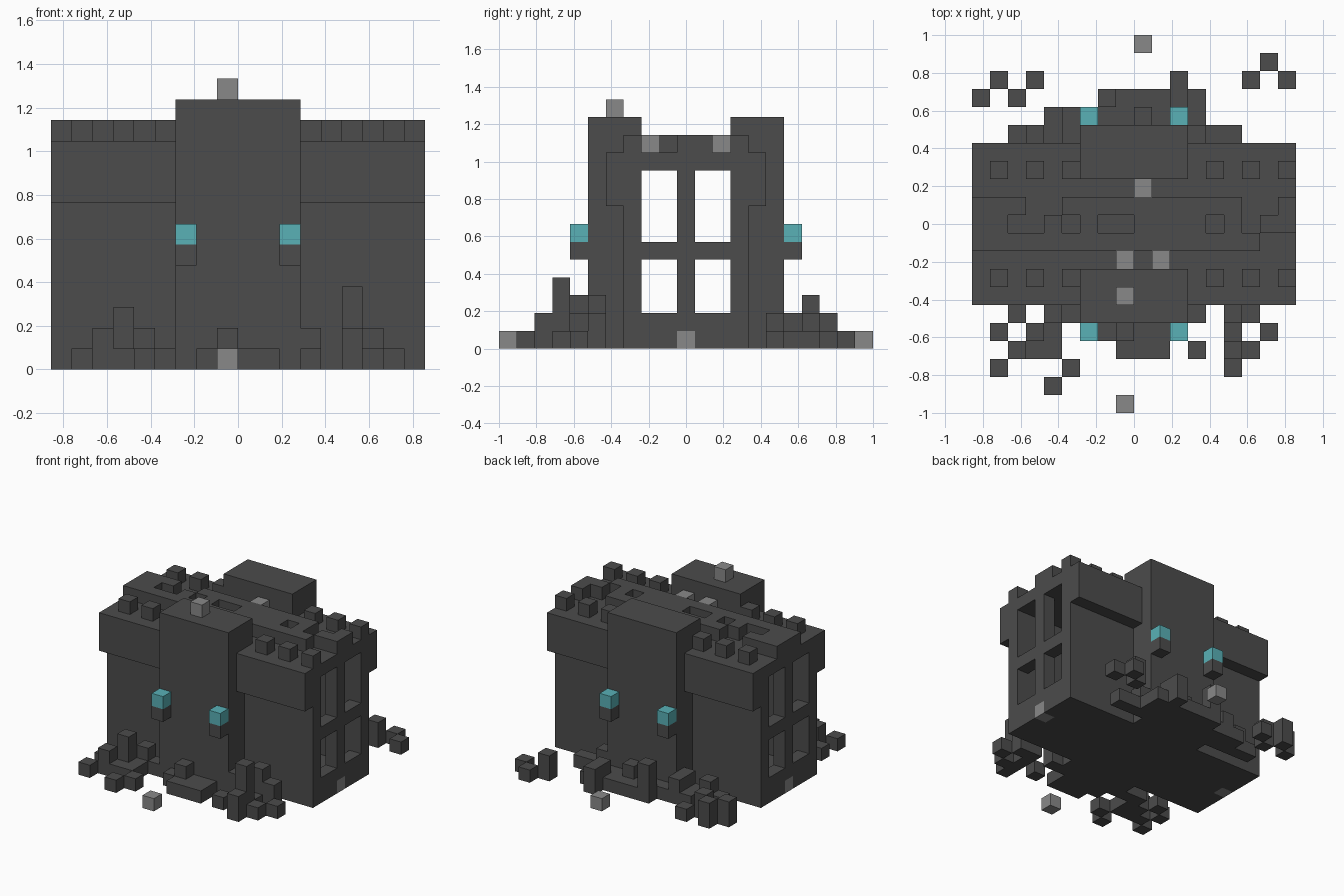
import bpy
import bmesh
from mathutils import Matrix, Vector

cube = bpy.data.objects.get("Cube")
if cube:
    bpy.data.objects.remove(cube, do_unlink=True)

V = 2 / 21  # edge of one block


def material(name, rgb):
    m = bpy.data.materials.new(name)
    m.use_nodes = True
    colour = (*rgb, 1)
    m.diffuse_color = colour
    m.node_tree.nodes["Principled BSDF"].inputs["Base Color"].default_value = colour
    return m


DARK = material("dark stone", (0.072, 0.072, 0.072))
GREY = material("pale stone", (0.25, 0.25, 0.25))
TEAL = material("teal flame", (0.10, 0.44, 0.47))


def part(name, mat, boxes):
    """One object from boxes given as block ranges (x0, x1, y0, y1, z0, z1)."""
    bm = bmesh.new()
    for x0, x1, y0, y1, z0, z1 in boxes:
        size = Vector((x1 - x0, y1 - y0, z1 - z0)) * V
        mid = Vector(((x0 + x1) / 2 - 9, (y0 + y1) / 2 - 10.5, (z0 + z1) / 2)) * V
        bmesh.ops.create_cube(bm, size=1,
                              matrix=Matrix.Translation(mid) @ Matrix.Diagonal((*size, 1)))
    mesh = bpy.data.meshes.new(name)
    bm.to_mesh(mesh)
    bm.free()
    mesh.materials.append(mat)
    obj = bpy.data.objects.new(name, mesh)
    bpy.context.collection.objects.link(obj)
    return obj


def block(x, y, z, h=1):
    return (x, x + 1, y, y + 1, z, z + h)


def row_boxes(row, y, z):
    """Boxes for a row of characters: a digit is a height, # is one, a dot is empty."""
    boxes, start = [], 0
    for i in range(1, len(row) + 1):
        if i == len(row) or row[i] != row[start]:
            if row[start] != ".":
                h = 1 if row[start] == "#" else int(row[start])
                boxes.append((start, i, y, y + 1, z, z + h))
            start = i
    return boxes


# Gate towers, long walls and overhanging parapets, front and back
for side, tower, wall, ledge in (("front", 5, 7, 6), ("back", 13, 13, 14)):
    part(side + "_tower", DARK, [(6, 12, tower, tower + 3, 0, 13)])
    part(side + "_wall", DARK, [(a, a + 6, wall, wall + 1, 0, 11) for a in (0, 12)])
    part(side + "_overhang", DARK, [(a, a + 6, ledge, ledge + 1, 8, 11) for a in (0, 12)])
    part(side + "_merlons", DARK, [block(x, wall, 11) for x in (1, 3, 5, 13, 15, 17)])

# End walls with four windows and a pale stone at the foot
for side, x in (("left", 17), ("right", 0)):
    part(side + "_end_wall", DARK, [
        (x, x + 1, 8, 10, 0, 1), (x, x + 1, 11, 13, 0, 1),
        (x, x + 1, 8, 13, 1, 2), (x, x + 1, 8, 13, 5, 6),
        block(x, 10, 2, 3), block(x, 10, 6, 4)])
    part(side + "_foot_stone", GREY, [block(x, 10, 0)])

# Floor, ceiling and broken roof ridge
part("floor", DARK, [(1, 17, 8, 13, 0, 1)])
part("ceiling", DARK, [(0, 18, 8, 13, 10, 11)])
ridge = {
    9: "################..",
    10: "##..#.#..####.#.##",
    11: "###..##########..#",
}
part("roof_ridge", DARK, [b for y, row in ridge.items() for b in row_boxes(row, y, 11)])

# Torches on the towers
for side, y in (("front", 4), ("back", 16)):
    part(side + "_torch_holders", DARK, [block(x, y, 5) for x in (6, 11)])
    part(side + "_torch_flames", TEAL, [block(x, y, 6) for x in (6, 11)])

# Loose pale stones on the roof, tower and ground
part("roof_stones", GREY, [block(8, 8, 11), block(10, 8, 11), block(9, 12, 11)])
part("tower_stone", GREY, [block(8, 6, 13)])
part("ground_stones", GREY, [block(8, 0, 0), block(9, 20, 0)])

# Rubble heaps on the ground
front_rubble = {
    1: "....1.............",
    2: ".1...1........2...",
    3: "..211...111.1.41..",
    4: ".1.31..1211...1.1.",
    5: "..1.21......2.32..",
}
back_rubble = {
    15: "..1212......211...",
    16: "....121112111.....",
    17: "2.2....311121.....",
    18: ".2.1.......2...2.1",
    19: "................1.",
}
for side, rows in (("front", front_rubble), ("back", back_rubble)):
    part(side + "_rubble", DARK, [b for y, row in rows.items() for b in row_boxes(row, y, 0)])
